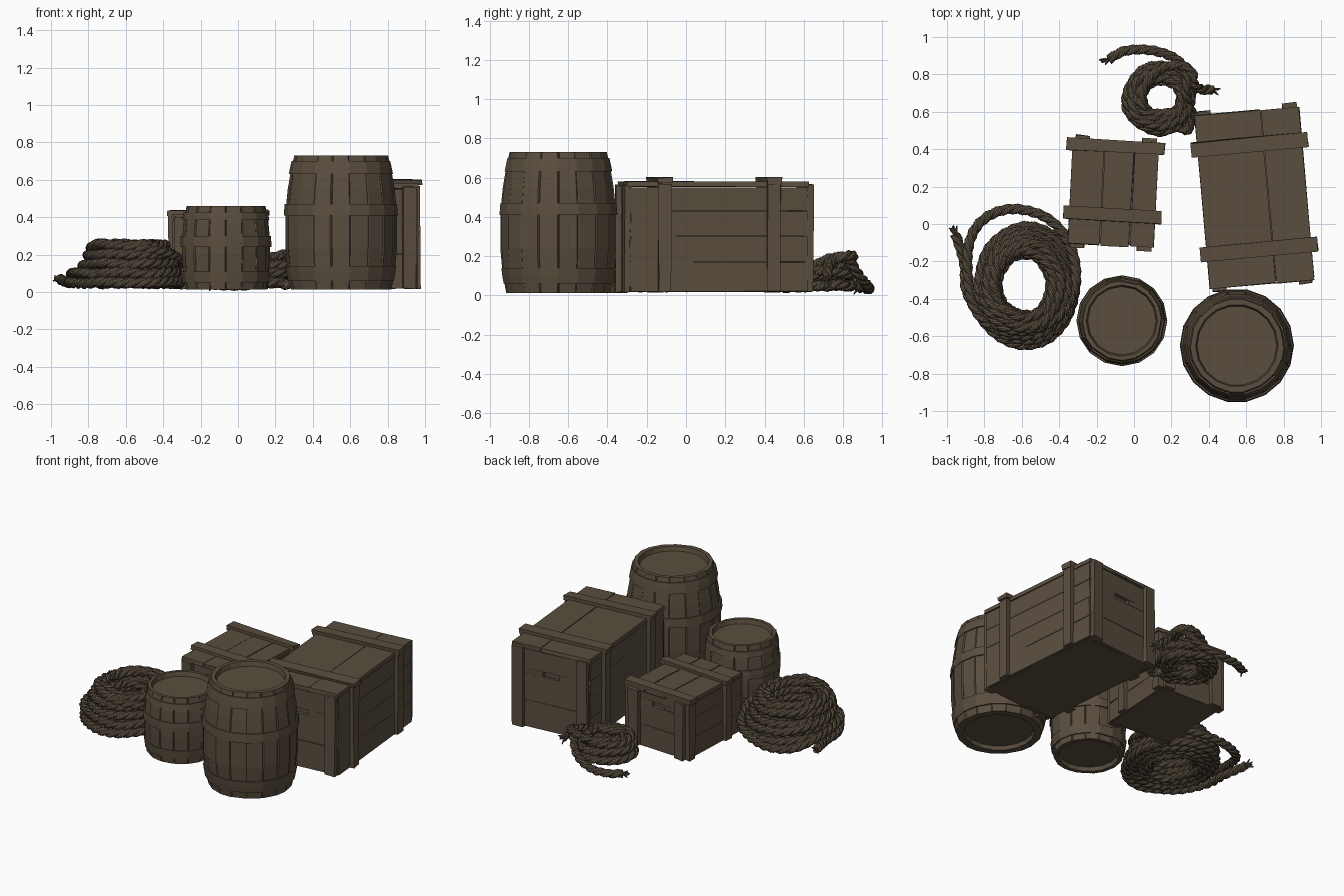
import bpy, bmesh, math, random
from mathutils import Vector, Matrix

if "Cube" in bpy.data.objects:
    bpy.data.objects.remove(bpy.data.objects["Cube"])

random.seed(7)
wood = bpy.data.materials.new("weathered_brown")
wood.diffuse_color = (0.102, 0.076, 0.049, 1)
wood.use_nodes = True
wood.node_tree.nodes["Principled BSDF"].inputs["Base Color"].default_value = wood.diffuse_color


def finish(bm, name, loc=(0, 0, 0), rot=0):
    bmesh.ops.recalc_face_normals(bm, faces=bm.faces)
    me = bpy.data.meshes.new(name)
    bm.to_mesh(me)
    bm.free()
    me.materials.append(wood)
    ob = bpy.data.objects.new(name, me)
    ob.location = loc
    ob.rotation_euler.z = rot
    bpy.context.collection.objects.link(ob)
    return ob


def rings_to_faces(bm, rings, cap=True):
    for a, b in zip(rings, rings[1:]):
        n = len(a)
        for i in range(n):
            bm.faces.new((a[i], a[(i + 1) % n], b[(i + 1) % n], b[i]))
    if cap:
        bm.faces.new(rings[0])
        bm.faces.new(rings[-1])


# ---------- barrels ----------
def barrel(name, x, y, prof, r_in, staves, hoops):
    def radius(z):
        for (r0, z0), (r1, z1) in zip(prof, prof[1:]):
            if z <= z1:
                return r0 + (r1 - r0) * (z - z0) / (z1 - z0)
        return prof[-1][0]

    z0, z1 = prof[0][1], prof[-1][1]
    # staved shell with recessed lid and base
    full = [(r_in, z0 + 0.025, 0), (r_in + 0.008, z0, 0)]
    full += [(r, z, 1) for r, z in prof]
    full += [(r_in + 0.008, z1, 0), (r_in, z1 - 0.03, 0)]
    step, d = 2 * math.pi / staves, 0.02
    jit = [random.uniform(-0.004, 0.003) for _ in range(staves)]
    bm = bmesh.new()
    rings = []
    for r, z, outer in full:
        ring = []
        for s in range(staves):
            for off, dr in ((0, -0.005), (d, jit[s]), (step - d, jit[s])):
                a, rr = s * step + off, r + dr * outer
                ring.append(bm.verts.new((rr * math.cos(a), rr * math.sin(a), z)))
        rings.append(ring)
    rings_to_faces(bm, rings)
    finish(bm, name + "_staves", (x, y, 0))
    # thin hoops
    bm = bmesh.new()
    for a, b in hoops:
        rows = [(radius(a) - 0.012, a), (radius(a) + 0.007, a), (radius((a + b) / 2) + 0.007, (a + b) / 2),
                (radius(b) + 0.007, b), (radius(b) - 0.012, b)]
        rings = [[bm.verts.new((r * math.cos(i * step), r * math.sin(i * step), z))
                  for i in range(staves)] for r, z in rows]
        rings_to_faces(bm, rings, False)
    finish(bm, name + "_hoops", (x, y, 0))


barrel("large_barrel", 0.55, -0.65,
       [(0.268, 0.013), (0.287, 0.12), (0.298, 0.24), (0.298, 0.42), (0.285, 0.55), (0.268, 0.65), (0.25, 0.73)],
       0.212, 18, [(0.06, 0.14), (0.41, 0.47), (0.63, 0.70)])
barrel("small_barrel", -0.065, -0.517,
       [(0.218, 0.013), (0.23, 0.10), (0.236, 0.2), (0.236, 0.28), (0.228, 0.37), (0.212, 0.46)],
       0.182, 16, [(0.05, 0.11), (0.24, 0.30), (0.385, 0.425)])


# ---------- crates ----------
def box(bm, x0, x1, y0, y1, z0, z1, j=0.004):
    m = Matrix.Translation(((x0 + x1) / 2, (y0 + y1) / 2, (z0 + z1) / 2)) @ \
        Matrix.Diagonal((x1 - x0, y1 - y0, z1 - z0, 1))
    for v in bmesh.ops.create_cube(bm, size=1, matrix=m)["verts"]:
        v.co += Vector([random.uniform(-j, j) for _ in range(3)])


def crate(name, x, y, deg, hw, hl, top, straps, sw, seams, rows, slot):
    place = ((x, y, 0), math.radians(deg))
    z0, zb, t = 0.018, top - 0.05, 0.02
    bm = bmesh.new()
    box(bm, -hw + t, hw - t, -hl + 0.03, hl - 0.03, z0, zb, 0)
    finish(bm, name + "_core", *place)

    # horizontal planks on both long sides
    bm = bmesh.new()
    edges = [z0] + rows + [zb]
    for s in (-1, 1):
        for a, b in zip(edges, edges[1:]):
            xs = sorted((s * (hw - t - 0.005), s * (hw - 0.004)))
            box(bm, *xs, -hl + 0.012, hl - 0.012, a + 0.002, b - 0.002, 0.003)
    finish(bm, name + "_side_planks", *place)

    # end planks, with a hand slot left open in one row
    bm = bmesh.new()
    sz, sh, shw = slot
    for s in (-1, 1):
        ys = sorted((s * (hl - 0.035), s * (hl - 0.008)))
        w = hw - 0.01
        for a, b in ((z0, sz * 0.5), (sz * 0.5 + 0.004, sz - sh), (sz + sh, zb)):
            box(bm, -w, w, *ys, a, b, 0.002)
        for q in (-1, 1):
            box(bm, *sorted((q * w, q * shw)), *ys, sz - sh, sz + sh, 0.002)
    finish(bm, name + "_end_planks", *place)

    # corner posts on the ends
    bm = bmesh.new()
    for s in (-1, 1):
        for q in (-1, 1):
            xs = sorted((q * (hw - 0.09), q * (hw - 0.015)))
            box(bm, *xs, *sorted((s * (hl - 0.02), s * (hl + 0.02))), z0, top - 0.035)
    finish(bm, name + "_corner_posts", *place)

    # lid planks
    bm = bmesh.new()
    cuts = [-hw] + seams + [hw]
    for a, b in zip(cuts, cuts[1:]):
        e = random.uniform(-0.006, 0.006)
        box(bm, a + 0.002, b - 0.002, -hl + e, hl + e, top - 0.045, top - 0.018, 0.003)
    finish(bm, name + "_lid", *place)

    # battens across the lid and down both sides
    bm = bmesh.new()
    for c in straps:
        box(bm, -hw - 0.03, hw + 0.03, c - sw, c + sw, top - 0.03, top + 0.002)
        for s in (-1, 1):
            xs = sorted((s * (hw - 0.01), s * (hw + 0.022)))
            box(bm, *xs, c - sw + 0.004, c + sw - 0.004, z0, top - 0.03)
    finish(bm, name + "_battens", *place)


crate("large_crate", 0.644, 0.144, 5.2, 0.283, 0.465, 0.598, (-0.28, 0.28), 0.038,
      [0.075], [0.17, 0.30, 0.43], (0.40, 0.018, 0.06))
crate("small_crate", -0.11, 0.166, -3, 0.232, 0.28, 0.436, (-0.118, 0.25), 0.034,
      [-0.06, 0.1], [0.15, 0.28], (0.325, 0.015, 0.045))


# ---------- ropes ----------
def smooth_path(pts, step):
    """Curve through the points, sampled at even spacing."""
    p = [Vector(v) for v in pts]
    p = [2 * p[0] - p[1]] + p + [2 * p[-1] - p[-2]]
    dense = []
    for a, b, c, d in zip(p, p[1:], p[2:], p[3:]):
        for k in range(16):
            t = k / 16
            dense.append(0.5 * (2 * b + (c - a) * t + (2 * a - 5 * b + 4 * c - d) * t * t
                                + (3 * b - a - 3 * c + d) * t ** 3))
    out, last = [dense[0]], dense[0]
    for q in dense:
        while (q - last).length >= step:
            last = last + (q - last).normalized() * step
            out.append(last)
    return out


def rope(name, pts, R, frayed):
    path = smooth_path(pts, 0.016)
    bm = bmesh.new()
    rings = []
    n, up = 12, Vector((0, 0, 1))
    for i, c in enumerate(path):
        t = (path[min(i + 1, len(path) - 1)] - path[max(i - 1, 0)]).normalized()
        s = t.cross(up).normalized()
        u = s.cross(t)
        ring = []
        for k in range(n):
            a = 2 * math.pi * k / n
            r = R * (0.72 + 0.32 * abs(math.cos(1.5 * a)))     # three strands
            a += i * 0.016 / 0.17 * 2 * math.pi                # twist
            ring.append(bm.verts.new(c + s * (r * math.cos(a)) + u * (r * math.sin(a))))
        rings.append(ring)
    rings_to_faces(bm, rings)
    # frayed ends
    for a, b in [(path[0], path[3]), (path[-1], path[-4])][:frayed]:
        d = (a - b).normalized()
        for _ in range(9):
            f = (d + Vector([random.uniform(-0.6, 0.6) for _ in range(3)])).normalized()
            ln = random.uniform(0.045, 0.065)
            m = Matrix.Translation(a + f * (ln / 2 - 0.008)) @ f.to_track_quat('Z', 'Y').to_matrix().to_4x4()
            bmesh.ops.create_cone(bm, cap_ends=True, segments=5, radius1=0.012, radius2=0.003, depth=ln, matrix=m)
    for v in bm.verts:
        v.co.z = max(v.co.z, 0.0)
    finish(bm, name)


def coil(cx, cy, sx, sy, loops, start, sign, per=14):
    pts = []
    for i in range(len(loops) * per):
        k, f = divmod(i, per)
        (r0, z0), (r1, z1) = loops[k], loops[min(k + 1, len(loops) - 1)]
        f = max(0, (f / per - 0.6) / 0.4)                      # step to next loop late in the turn
        r = r0 + (r1 - r0) * f + random.uniform(-0.008, 0.008)
        z = z0 + (z1 - z0) * f + random.uniform(-0.006, 0.008)
        a = start + sign * 2 * math.pi * i / per
        pts.append((cx + sx * r * math.cos(a), cy + sy * r * math.sin(a), z))
    return pts


def layers(*rows):
    return [(r, z) for z, rs in rows for r in rs]


big = [(-0.955, -0.055, 0.07), (-0.935, -0.11, 0.06), (-0.905, -0.22, 0.05), (-0.895, -0.36, 0.05)]
big += coil(-0.585, -0.325, 0.92, 1.05, layers(
    (0.05, (0.30, 0.25, 0.20, 0.155)), (0.10, (0.165, 0.22, 0.28)), (0.15, (0.26, 0.21, 0.16)),
    (0.20, (0.165, 0.205, 0.24)), (0.25, (0.215, 0.17))), 1.2 * math.pi, 1)
big += [(-0.66, -0.53, 0.25), (-0.5, -0.55, 0.23), (-0.36, -0.44, 0.2), (-0.31, -0.26, 0.16),
        (-0.36, -0.08, 0.12), (-0.48, 0.04, 0.09), (-0.66, 0.08, 0.06), (-0.81, 0.02, 0.06),
        (-0.885, -0.12, 0.09), (-0.88, -0.35, 0.10), (-0.82, -0.5, 0.10), (-0.7, -0.58, 0.09)]
rope("large_rope_coil", big, 0.029, 1)

small = [(-0.135, 0.88, 0.04), (-0.05, 0.925, 0.035), (0.08, 0.93, 0.04), (0.21, 0.89, 0.09),
         (0.28, 0.81, 0.19), (0.28, 0.69, 0.17), (0.31, 0.58, 0.08), (0.285, 0.5, 0.045), (0.24, 0.52, 0.04)]
small += coil(0.14, 0.67, 1.0, 0.95, layers(
    (0.05, (0.18, 0.135, 0.10)), (0.10, (0.12, 0.175)), (0.145, (0.155, 0.115))), -0.35 * math.pi, -1)
small += [(0.06, 0.60, 0.15), (0.05, 0.72, 0.16), (0.13, 0.82, 0.17), (0.24, 0.85, 0.2),
          (0.31, 0.81, 0.2), (0.32, 0.75, 0.18), (0.36, 0.72, 0.13), (0.43, 0.72, 0.07)]
rope("small_rope_coil", small, 0.028, 2)
